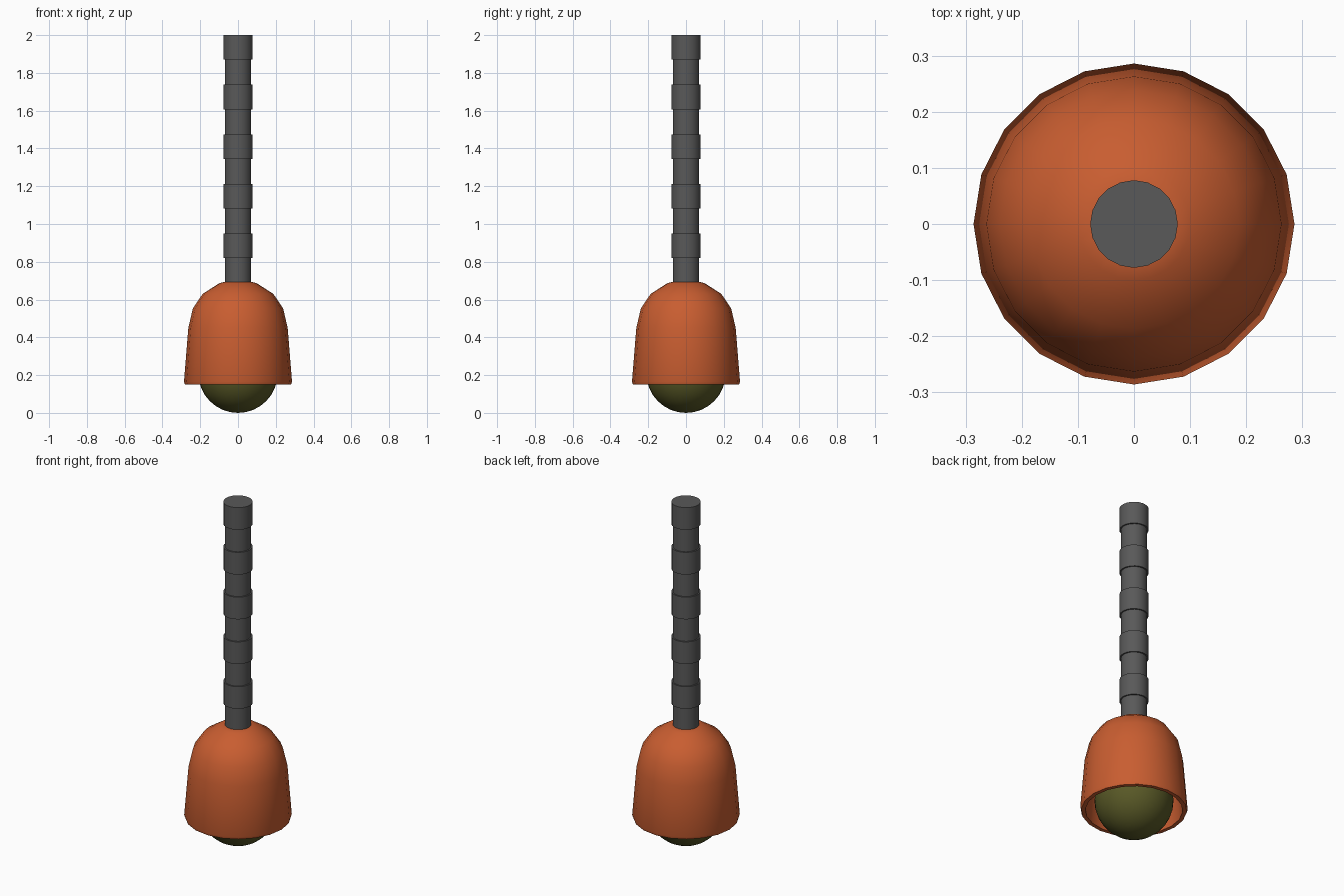
import bpy, bmesh, math

if "Cube" in bpy.data.objects:
    bpy.data.objects.remove(bpy.data.objects["Cube"])

def material(name, rgb):
    m = bpy.data.materials.new(name)
    m.diffuse_color = (*rgb, 1)
    m.use_nodes = True
    m.node_tree.nodes["Principled BSDF"].inputs["Base Color"].default_value = m.diffuse_color
    return m

def lathe(name, profile, mat, sides=20, angle=35):
    """Spin (radius, z) points about z; a radius of 0 becomes a pole."""
    bm = bmesh.new()
    rings = []
    for r, z in profile:
        n = sides if r > 0 else 1
        rings.append([bm.verts.new((r * math.cos(i * math.tau / sides),
                                    r * math.sin(i * math.tau / sides), z)) for i in range(n)])
    for a, b in zip(rings, rings[1:]):
        for i in range(sides):
            j = (i + 1) % sides
            quad = [a[i % len(a)], a[j % len(a)], b[j % len(b)], b[i % len(b)]]
            bm.faces.new(list(dict.fromkeys(quad)))
    bmesh.ops.recalc_face_normals(bm, faces=bm.faces)
    me = bpy.data.meshes.new(name)
    bm.to_mesh(me)
    bm.free()
    me.materials.append(mat)
    ob = bpy.data.objects.new(name, me)
    bpy.context.collection.objects.link(ob)
    bpy.ops.object.select_all(action='DESELECT')
    ob.select_set(True)
    bpy.context.view_layer.objects.active = ob
    bpy.ops.object.shade_smooth_by_angle(angle=math.radians(angle))
    return ob

orange = material("orange", (0.58, 0.11, 0.03))
dark = material("dark_grey", (0.1, 0.1, 0.1))
olive = material("olive", (0.1, 0.1, 0.02))

# Bell-shaped shade: outer skin, rim, then inner skin
outer = [(0, 0.695), (0.07, 0.694), (0.1, 0.686), (0.187, 0.63), (0.239, 0.553),
         (0.263, 0.45), (0.286, 0.165), (0.281, 0.15)]
inner = [(0.259, 0.15), (0.24, 0.44), (0.217, 0.54), (0.17, 0.61), (0.09, 0.663), (0, 0.67)]
lathe("lamp_shade", outer + inner, orange, angle=40)

# Round bulb
R = 0.21
lathe("bulb", [(0, 0)] + [(R * math.sin(math.pi * k / 16), R - R * math.cos(math.pi * k / 16))
                          for k in range(1, 16)] + [(0, 2 * R)], olive, sides=32)

# Hanging rod with evenly spaced collars
rod = [(0, 0.685), (0.07, 0.685)]
for k in range(5):
    z = 0.82 + 0.2625 * k
    rod += [(0.07, z), (0.078, z), (0.078, z + 0.13)]
    if k < 4:
        rod.append((0.07, z + 0.13))
rod[-1] = (0.078, 2.0)
rod.append((0, 2.0))
lathe("hanging_rod", rod, dark)
